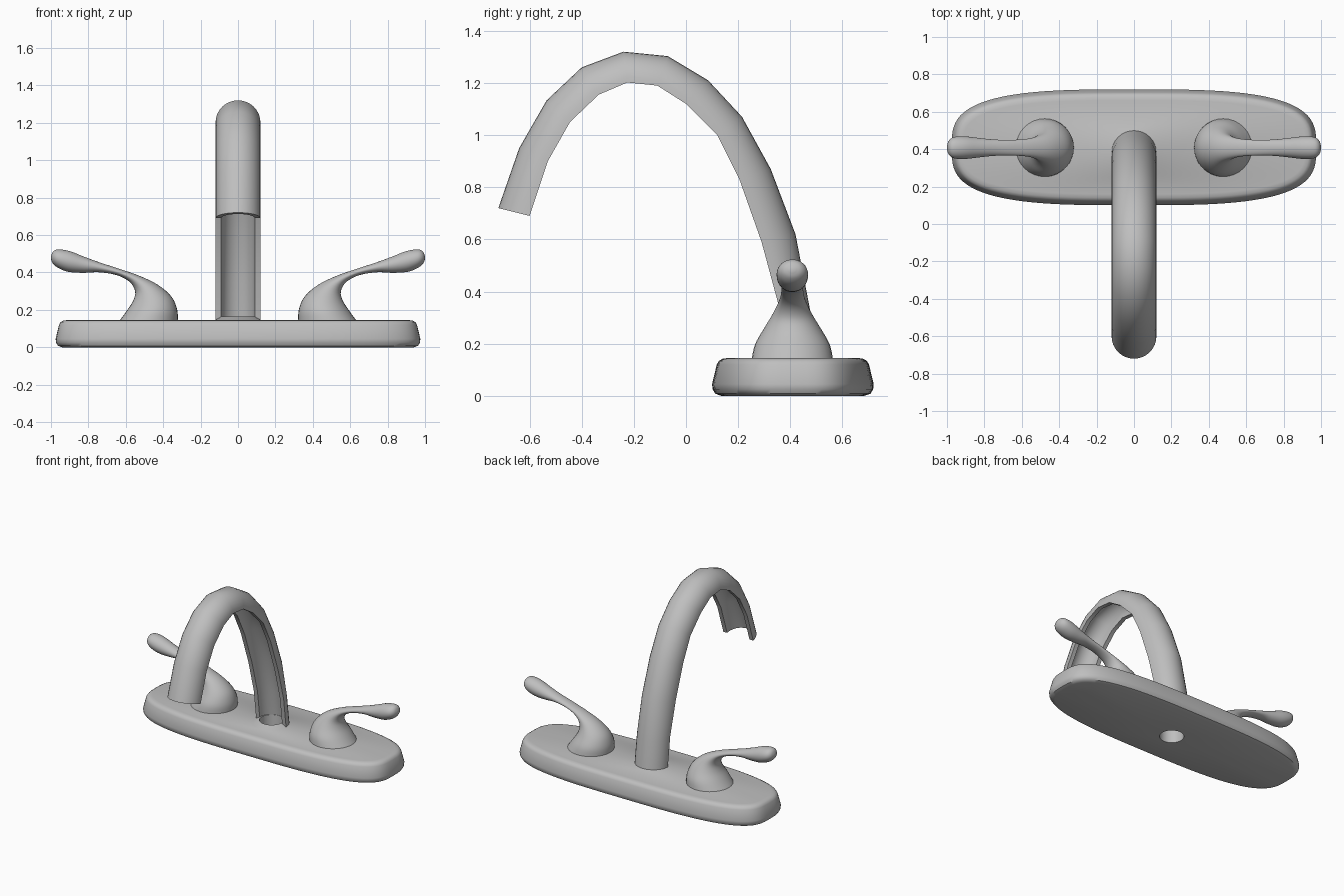
import bpy, bmesh
from math import cos, sin, pi, radians, copysign
from mathutils import Vector

cube = bpy.data.objects.get("Cube")
if cube:
    bpy.data.objects.remove(cube)

metal = bpy.data.materials.new("brushed grey")
metal.use_nodes = True
grey = (0.52, 0.52, 0.52, 1)
metal.diffuse_color = grey
metal.node_tree.nodes["Principled BSDF"].inputs["Base Color"].default_value = grey


def loft(name, loops, caps=True, ring=False, angle=40):
    """Skin a list of closed loops; ring joins the last loop to the first."""
    bm = bmesh.new()
    rows = [[bm.verts.new(p) for p in loop] for loop in loops]
    n = len(rows[0])
    for a, b in zip(rows, rows[1:] + (rows[:1] if ring else [])):
        for i in range(n):
            j = (i + 1) % n
            bm.faces.new((a[i], a[j], b[j], b[i]))
    if caps:
        bm.faces.new(rows[0])
        bm.faces.new(rows[-1])
    bmesh.ops.recalc_face_normals(bm, faces=bm.faces)
    mesh = bpy.data.meshes.new(name)
    bm.to_mesh(mesh)
    bm.free()
    mesh.materials.append(metal)
    obj = bpy.data.objects.new(name, mesh)
    bpy.context.collection.objects.link(obj)
    bpy.ops.object.select_all(action='DESELECT')
    obj.select_set(True)
    bpy.context.view_layer.objects.active = obj
    bpy.ops.object.shade_smooth_by_angle(angle=radians(angle))
    return obj


def refine(keys, steps):
    """Catmull-Rom interpolation through tuples of numbers."""
    k = [Vector(v) for v in keys]
    k = [k[0]] + k + [k[-1]]
    out = []
    for a, b, c, d in zip(k, k[1:], k[2:], k[3:]):
        for s in range(steps):
            t = s / steps
            out.append(b + (c - a) * (t / 2) + (a * 2 - b * 5 + c * 4 - d) * (t * t / 2)
                       + (b * 3 - a - c * 3 + d) * (t ** 3 / 2))
    return out + [k[-1]]


# Base plate: superellipse slab with a raised collar and a through hole
SEG = 96
turn = [2 * pi * i / SEG for i in range(SEG)]


def power(v):
    return copysign(abs(v) ** (2 / 3.2), v)


def outline(inset, z):
    return [((0.975 - inset) * power(cos(t)), 0.41 + (0.31 - inset) * power(sin(t)), z)
            for t in turn]


def circle(r, z):
    return [(r * cos(t), 0.385 + r * sin(t), z) for t in turn]


slab = [(0.035, 0), (0.012, 0.008), (0.002, 0.025), (0, 0.045), (0.018, 0.12),
        (0.026, 0.134), (0.04, 0.142), (0.06, 0.145)]
collar = [(0.122, 0.145), (0.088, 0.165), (0.08, 0.165), (0.08, 0)]
loft("base_plate", [outline(*p) for p in slab] + [circle(*p) for p in collar],
     caps=False, ring=True)

# Spout: open half pipe, given by (rim y, rim z, crown y, crown z)
spout_path = [
    (0.38, 0.145, 0.50, 0.145), (0.352, 0.36, 0.474, 0.34), (0.29, 0.59, 0.42, 0.62),
    (0.205, 0.83, 0.325, 0.87), (0.12, 1.00, 0.215, 1.07), (0.0, 1.12, 0.085, 1.21),
    (-0.11, 1.19, -0.07, 1.303), (-0.225, 1.202, -0.24, 1.32),
    (-0.335, 1.155, -0.40, 1.26), (-0.445, 1.05, -0.535, 1.133),
    (-0.53, 0.90, -0.64, 0.95), (-0.60, 0.69, -0.72, 0.72)]
arc = [pi * i / 16 for i in range(17)]
section = [(cos(t), sin(t)) for t in arc]
section += [(0.75 * c, 0.75 * s) for c, s in reversed(section)]
loft("spout", [[(0.12 * c, ry + (cy - ry) * s, rz + (cz - rz) * s) for c, s in section]
               for ry, rz, cy, cz in spout_path])

# Handles: (upper x, upper z, lower x, lower z, half width), swept and mirrored
handle_path = [
    (0.322, 0.140, 0.635, 0.140, 0.156), (0.325, 0.20, 0.595, 0.195, 0.143),
    (0.355, 0.27, 0.56, 0.25, 0.108), (0.43, 0.335, 0.55, 0.30, 0.073),
    (0.53, 0.383, 0.58, 0.35, 0.05), (0.63, 0.418, 0.65, 0.386, 0.042),
    (0.735, 0.452, 0.745, 0.401, 0.043), (0.82, 0.483, 0.825, 0.398, 0.051),
    (0.90, 0.514, 0.905, 0.403, 0.06), (0.96, 0.523, 0.963, 0.425, 0.057),
    (0.987, 0.513, 0.992, 0.451, 0.038), (0.999, 0.49, 1.0, 0.475, 0.01)]
round_turn = [2 * pi * i / 32 for i in range(32)]
for side, name in ((1, "left_handle"), (-1, "right_handle")):
    loops = []
    for ux, uz, lx, lz, w in refine(handle_path, 4):
        loops.append([(side * ((ux + lx) / 2 + (ux - lx) / 2 * cos(t)), 0.408 + w * sin(t),
                       (uz + lz) / 2 + (uz - lz) / 2 * cos(t)) for t in round_turn])
    loft(name, loops, angle=60)
